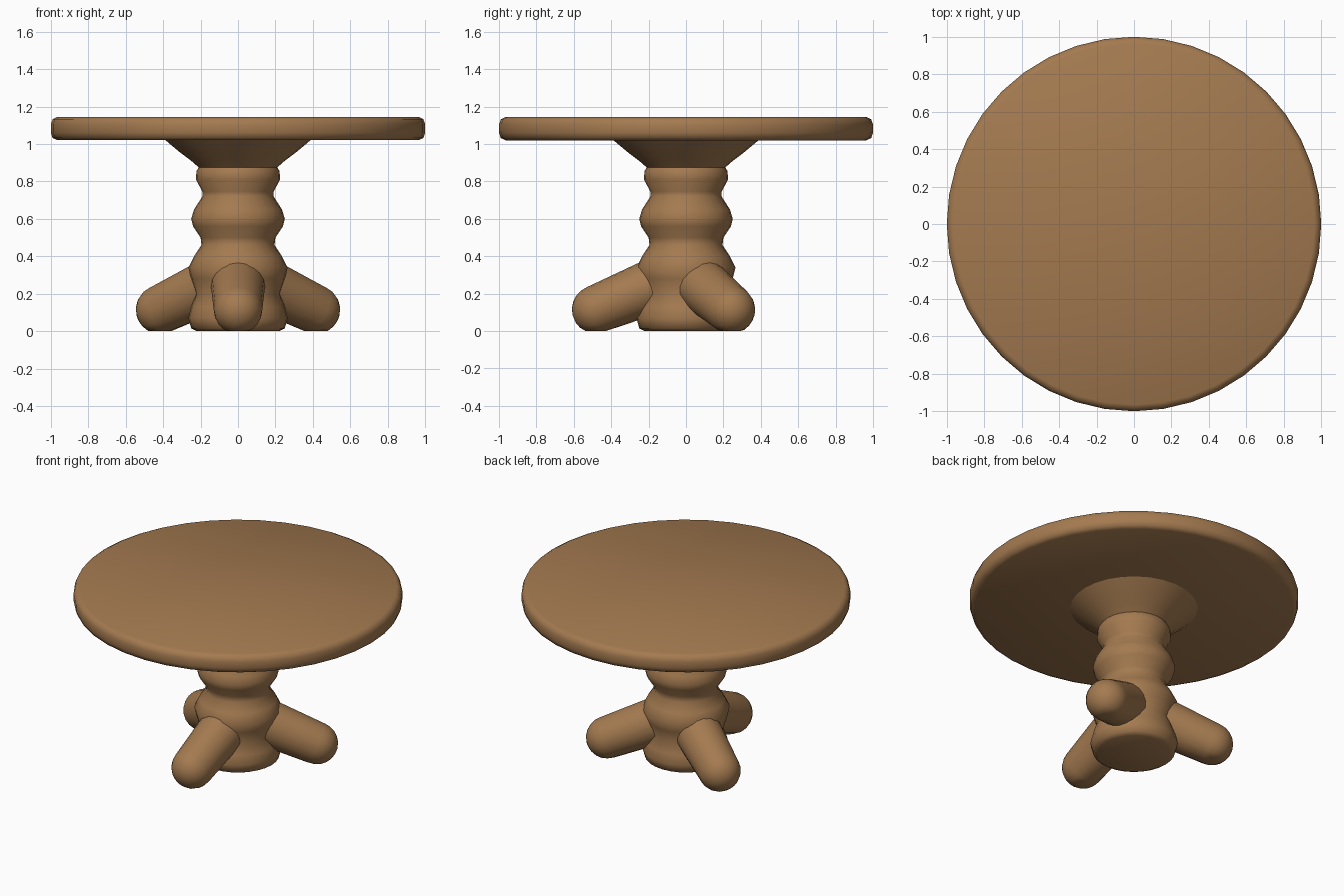
import bpy, bmesh, math
from mathutils import Vector, Matrix

if "Cube" in bpy.data.objects:
    bpy.data.objects.remove(bpy.data.objects["Cube"], do_unlink=True)

WOOD = (0.37, 0.195, 0.08, 1)
wood = bpy.data.materials.new("warm brown wood")
wood.use_nodes = True
wood.diffuse_color = WOOD
wood.node_tree.nodes["Principled BSDF"].inputs["Base Color"].default_value = WOOD


def finish(name, bm, angle):
    """Turn a bmesh into a smooth-shaded wooden object."""
    bmesh.ops.recalc_face_normals(bm, faces=bm.faces)
    mesh = bpy.data.meshes.new(name)
    bm.to_mesh(mesh)
    bm.free()
    mesh.materials.append(wood)
    obj = bpy.data.objects.new(name, mesh)
    bpy.context.collection.objects.link(obj)
    bpy.ops.object.select_all(action='DESELECT')
    obj.select_set(True)
    bpy.context.view_layer.objects.active = obj
    bpy.ops.object.shade_smooth_by_angle(angle=math.radians(angle))
    return obj


def loft(bm, rings):
    """Skin a list of vertex rings and cap both ends."""
    for a, b in zip(rings, rings[1:]):
        n = len(a)
        for i in range(n):
            j = (i + 1) % n
            bm.faces.new((a[i], a[j], b[j], b[i]))
    bm.faces.new(rings[0])
    bm.faces.new(rings[-1])


def turned(name, profile, sides, angle):
    """Turn a (radius, height) profile around the z axis."""
    bm = bmesh.new()
    rings = []
    for r, z in profile:
        turns = [math.tau * i / sides for i in range(sides)]
        rings.append([bm.verts.new((r * math.cos(t), r * math.sin(t), z)) for t in turns])
    loft(bm, rings)
    return finish(name, bm, angle)


def leg(name, heading, sides=20):
    """Sloping stump leg with a rounded foot, splayed out along a heading."""
    bm = bmesh.new()
    root, foot = Vector((0.06, 0, 0.29)), Vector((0.48, 0, 0.115))
    axis = (foot - root).normalized()
    side = Vector((0, 1, 0))
    up = axis.cross(side)
    # straight shaft, then a dome at the foot
    stations = [(root.lerp(foot, t), 0.15 - 0.02 * t) for t in (0, 0.35, 0.7, 1)]
    for step in range(1, 6):
        a = math.radians(16 * step)
        stations.append((foot + axis * 0.13 * math.sin(a), 0.13 * math.cos(a)))
    rings = []
    for centre, r in stations:
        ring = []
        for i in range(sides):
            t = math.tau * i / sides
            p = centre + (side * math.cos(t) + up * math.sin(t)) * r
            p.z = max(p.z, 0)
            ring.append(bm.verts.new(p))
        rings.append(ring)
    loft(bm, rings)
    bmesh.ops.transform(bm, matrix=Matrix.Rotation(heading, 4, 'Z'), verts=bm.verts)
    return finish(name, bm, 60)


# Round top with softened rim
turned("table_top", [(0.965, 1.02), (0.99, 1.032), (1, 1.06), (1, 1.105),
                     (0.99, 1.132), (0.965, 1.145)], 40, 50)

# Turned column flaring up to the top
turned("pedestal", [(0.22, 0), (0.25, 0.015), (0.265, 0.07), (0.25, 0.13), (0.225, 0.2),
                    (0.25, 0.28), (0.265, 0.34), (0.235, 0.4), (0.195, 0.46),
                    (0.2, 0.5), (0.24, 0.56), (0.25, 0.6), (0.235, 0.65),
                    (0.19, 0.72), (0.19, 0.745), (0.225, 0.81), (0.222, 0.855),
                    (0.21, 0.875), (0.25, 0.91), (0.31, 0.955), (0.39, 1.022)], 28, 60)

# Three legs, one to the front and two to the back
for name, degrees in (("front_leg", -90), ("back_left_leg", 30), ("back_right_leg", 150)):
    leg(name, math.radians(degrees))
